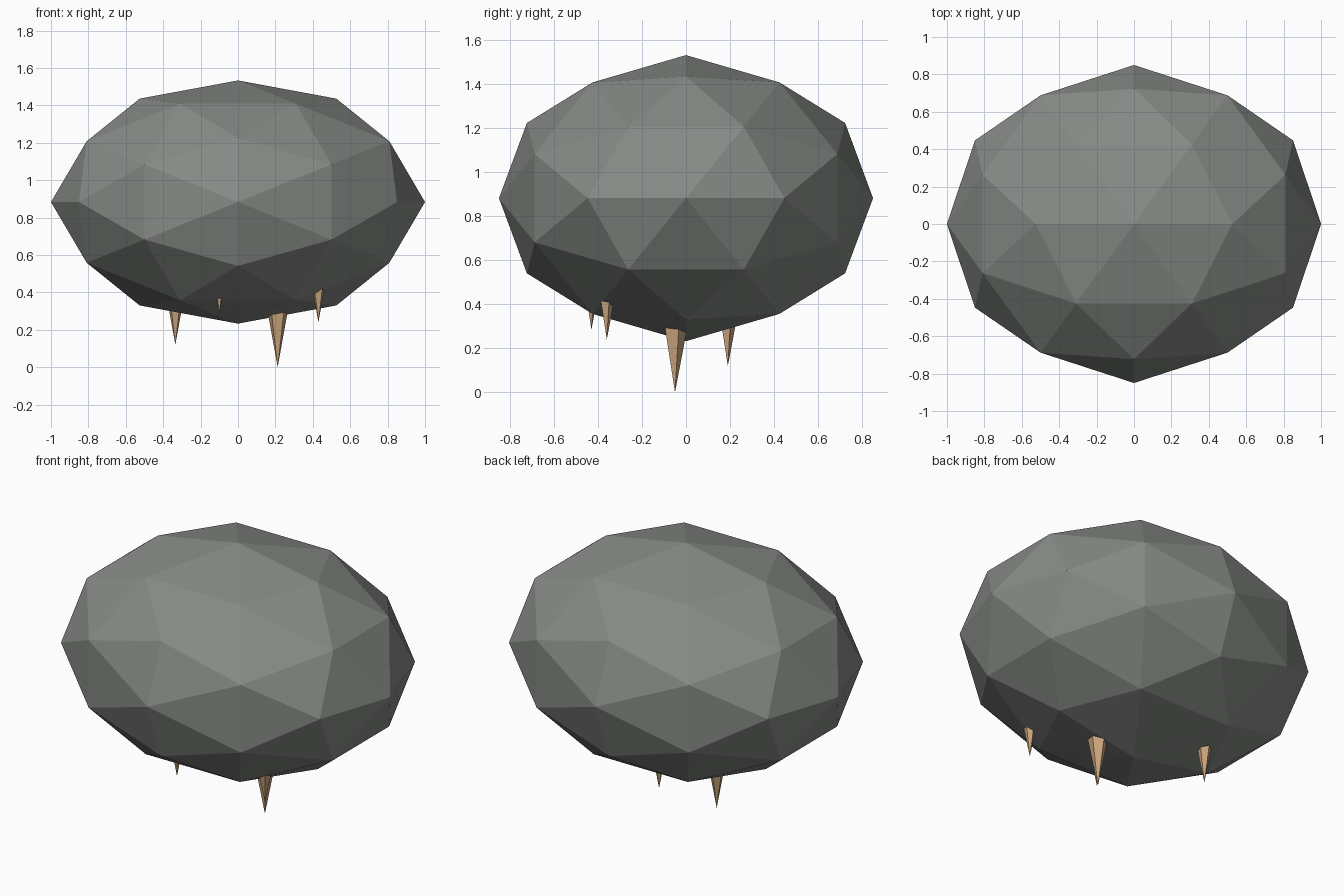
import bpy, bmesh, math
from mathutils import Vector

if "Cube" in bpy.data.objects:
    bpy.data.objects.remove(bpy.data.objects["Cube"])


def material(name, color):
    m = bpy.data.materials.new(name)
    m.diffuse_color = (*color, 1)
    m.use_nodes = True
    m.node_tree.nodes["Principled BSDF"].inputs["Base Color"].default_value = m.diffuse_color
    return m


def add_object(name, bm, mat):
    bmesh.ops.recalc_face_normals(bm, faces=bm.faces)
    mesh = bpy.data.meshes.new(name)
    bm.to_mesh(mesh)
    bm.free()
    mesh.materials.append(mat)
    ob = bpy.data.objects.new(name, mesh)
    bpy.context.collection.objects.link(ob)
    return ob


stone = material("stone", (0.24, 0.255, 0.24))
tan = material("tan", (0.60, 0.38, 0.21))

# Boulder: golden-ratio icosahedron, subdivided once, pushed to a sphere and squashed
g = (1 + math.sqrt(5)) / 2
bm = bmesh.new()
for a in (-1, 1):
    for b in (-g, g):
        for co in ((a, 0, b), (b, a, 0), (0, b, a)):
            bm.verts.new(co)
bmesh.ops.convex_hull(bm, input=bm.verts)
bmesh.ops.subdivide_edges(bm, edges=bm.edges[:], cuts=1, use_grid_fill=True)
for v in bm.verts:
    n = v.co.normalized()
    v.co = Vector((n.x, n.y * 0.85, n.z * 0.65 + 0.883))
add_object("boulder", bm, stone)


# Hanging spikes: five-sided cones, tip down, base buried in the boulder
def spike(name, x, y, tip, base):
    h = base - tip
    bm = bmesh.new()
    bmesh.ops.create_cone(bm, cap_ends=True, segments=5, radius1=0, radius2=0.19 * h, depth=h)
    bmesh.ops.remove_doubles(bm, verts=bm.verts, dist=1e-5)
    ob = add_object(name, bm, tan)
    ob.location = (x, y, tip + h / 2)


spike("large_spike", 0.212, -0.05, 0.0, 0.32)
spike("left_spike", -0.335, 0.19, 0.12, 0.37)
spike("right_spike", 0.43, -0.36, 0.24, 0.45)
spike("small_spike", -0.10, -0.43, 0.285, 0.40)
